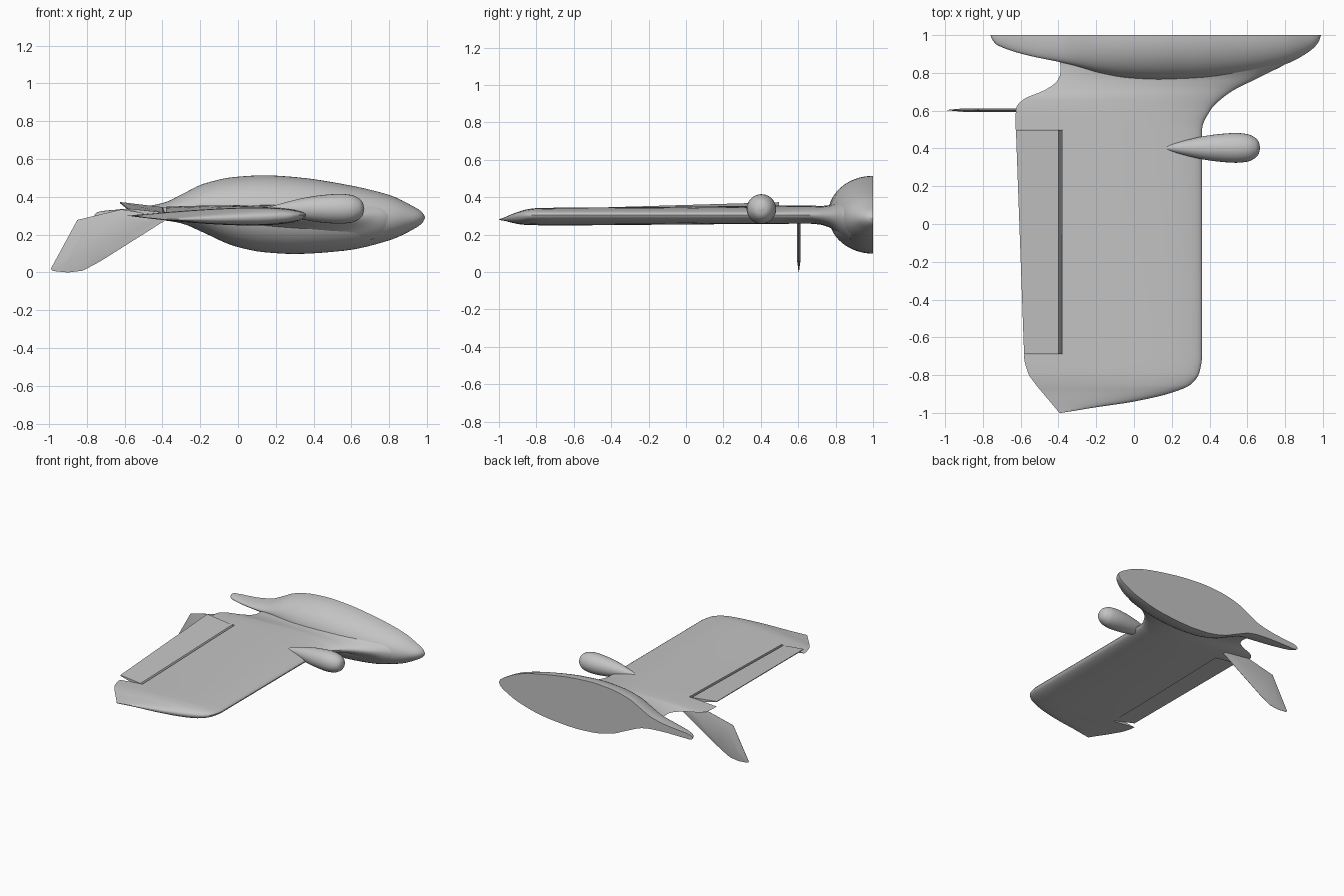
import bpy, bmesh, math

cube = bpy.data.objects.get("Cube")
if cube:
    bpy.data.objects.remove(cube, do_unlink=True)

GREY = (0.55, 0.55, 0.55, 1)
grey = bpy.data.materials.new("plain grey")
grey.use_nodes = True
grey.diffuse_color = GREY
grey.node_tree.nodes["Principled BSDF"].inputs["Base Color"].default_value = GREY


def refine(rows, n):
    """Insert n smooth steps between rows, keyed on a rising first column."""
    slopes = [[(b[k] - a[k]) / (b[0] - a[0]) for k in range(len(a))]
              for a, b in zip(rows, rows[1:])]
    tang = [slopes[0]]
    for s, t in zip(slopes, slopes[1:]):
        tang.append([2 * p * q / (p + q) if p * q > 0 else 0 for p, q in zip(s, t)])
    tang.append(slopes[-1])
    out = []
    for i in range(len(rows) - 1):
        a, b = rows[i], rows[i + 1]
        h = b[0] - a[0]
        for j in range(n):
            t = j / n
            w = t * t * (3 - 2 * t)
            out.append([a[k] * (1 - w) + b[k] * w
                        + h * t * (1 - t) * ((1 - t) * tang[i][k] - t * tang[i + 1][k])
                        for k in range(len(a))])
    return out + [list(rows[-1])]


def loft(name, rings, angle=35):
    """Skin a list of equal closed rings, with capped ends."""
    bm = bmesh.new()
    loops = [[bm.verts.new(p) for p in ring] for ring in rings]
    n = len(loops[0])
    for a, b in zip(loops, loops[1:]):
        for i in range(n):
            j = (i + 1) % n
            bm.faces.new((a[i], a[j], b[j], b[i]))
    bm.faces.new(loops[0])
    bm.faces.new(loops[-1])
    bmesh.ops.remove_doubles(bm, verts=bm.verts, dist=0.0003)
    bmesh.ops.recalc_face_normals(bm, faces=bm.faces)
    mesh = bpy.data.meshes.new(name)
    bm.to_mesh(mesh)
    bm.free()
    mesh.materials.append(grey)
    ob = bpy.data.objects.new(name, mesh)
    bpy.context.collection.objects.link(ob)
    smooth(ob, angle)
    return ob


def smooth(ob, angle):
    bpy.ops.object.select_all(action='DESELECT')
    ob.select_set(True)
    bpy.context.view_layer.objects.active = ob
    bpy.ops.object.shade_smooth_by_angle(angle=math.radians(angle))


# Half fuselage, flat at y = 1: x, half width, top, bottom
hull = [(-0.76, 0.002, 0.304, 0.3), (-0.75, 0.025, 0.315, 0.288), (-0.72, 0.055, 0.325, 0.283),
        (-0.55, 0.11, 0.34, 0.283), (-0.39, 0.143, 0.37, 0.275), (-0.3, 0.165, 0.412, 0.26),
        (-0.18, 0.2, 0.47, 0.21), (-0.02, 0.23, 0.505, 0.14), (0.14, 0.24, 0.514, 0.107),
        (0.3, 0.238, 0.505, 0.098), (0.56, 0.212, 0.467, 0.115), (0.8, 0.155, 0.41, 0.17),
        (0.93, 0.085, 0.348, 0.23), (0.975, 0.04, 0.318, 0.262), (0.99, 0.002, 0.291, 0.289)]
rings = []
for x, w, top, bot in refine(hull, 4):
    mid, half = (top + bot) / 2, (top - bot) / 2
    arc = [math.pi * (i / 28 - 0.5) for i in range(29)]
    rings.append([(x, 1 - w * math.cos(a), mid + half * math.sin(a)) for a in arc])
loft("fuselage_half", rings)


# Wing with flared root: y, leading x, trailing x, leading z, trailing z, thickness
def airfoil(y, le, te, zle, zte, s):
    def point(u, amount):
        f = 2.969 * math.sqrt(u) - 1.26 * u - 3.516 * u**2 + 2.843 * u**3 - 1.036 * u**4
        return (le + (te - le) * u, y, zle + (zte - zle) * u + amount * s * f)
    us = [(1 - math.cos(math.pi * i / 24)) / 2 for i in range(25)]
    return ([point(u, 0.04) for u in reversed(us)]
            + [point(u, -0.055) for u in us[1:-1]])


wing_rows = [(-1.0, -0.385, -0.395, 0.28, 0.28, 0.03), (-0.97, -0.2, -0.42, 0.285, 0.283, 0.2),
             (-0.94, 0.0, -0.445, 0.29, 0.286, 0.42), (-0.89, 0.21, -0.487, 0.297, 0.29, 0.72),
             (-0.85, 0.3, -0.52, 0.302, 0.295, 0.88), (-0.79, 0.345, -0.56, 0.305, 0.299, 0.97),
             (-0.7, 0.36, -0.583, 0.305, 0.3, 1.0), (0.5, 0.36, -0.628, 0.305, 0.333, 1.0),
             (0.61, 0.41, -0.625, 0.305, 0.335, 1.0), (0.66, 0.46, -0.585, 0.305, 0.335, 1.0),
             (0.71, 0.53, -0.47, 0.303, 0.33, 1.02), (0.76, 0.63, -0.405, 0.3, 0.325, 1.2),
             (0.8, 0.71, -0.39, 0.297, 0.322, 1.6), (0.84, 0.79, -0.39, 0.294, 0.32, 2.2),
             (0.88, 0.84, -0.4, 0.29, 0.32, 2.7)]
wing = loft("wing", [airfoil(*r) for r in refine(wing_rows, 4)])

# Opening for the control surface
FLAP_IN, FLAP_OUT = 0.5, -0.69
bpy.ops.mesh.primitive_cube_add(size=1, location=(-0.68, (FLAP_IN + FLAP_OUT) / 2, 0.3))
cutter = bpy.context.object
cutter.name = "flap_cutter"
cutter.scale = (0.6, FLAP_IN - FLAP_OUT, 0.6)
cutter.hide_render = True
cut = wing.modifiers.new("flap_opening", 'BOOLEAN')
cut.operation = 'DIFFERENCE'
cut.solver = 'EXACT'
cut.object = cutter
smooth(wing, 35)
bpy.ops.object.modifier_apply(modifier=cut.name)
bpy.data.objects.remove(cutter, do_unlink=True)
smooth(wing, 35)


# Raised control surface, leaving a groove along its hinge
def flap_ring(y, te, zte, top, bot):
    return [(-0.379, y, bot), (-0.381, y, bot + 0.008), (-0.4, y, top),
            (te, y, zte + 0.003), (te, y, zte - 0.003)]


loft("control_surface", [flap_ring(FLAP_OUT + 0.003, -0.582, 0.335, 0.319, 0.279),
                         flap_ring(FLAP_IN - 0.003, -0.625, 0.37, 0.346, 0.303)], 20)

# Teardrop pod on the leading edge: x, radius
pod = [(0.14, 0.001), (0.25, 0.034), (0.36, 0.06), (0.45, 0.073), (0.54, 0.079),
       (0.6, 0.073), (0.64, 0.055), (0.66, 0.033), (0.668, 0.001)]
loft("leading_edge_pod",
     [[(x, 0.403 + r * math.cos(a), 0.337 + r * math.sin(a))
       for a in (math.tau * i / 28 for i in range(28))] for x, r in refine(pod, 3)], 50)

# Thin swept fin under the trailing edge, thickest in the middle
outline = [(-0.99, 0.02), (-0.98, 0.008), (-0.9, 0.0), (-0.82, 0.01), (-0.73, 0.058),
           (-0.37, 0.285), (-0.4, 0.325), (-0.62, 0.333), (-0.85, 0.278)]
cx, cz = -0.7, 0.2
loft("lower_fin", [[(cx + (x - cx) * k, 0.603 + d, cz + (z - cz) * k) for x, z in outline]
                   for d, k in ((-0.009, 0.7), (-0.001, 1), (0.001, 1), (0.009, 0.7))], 20)
